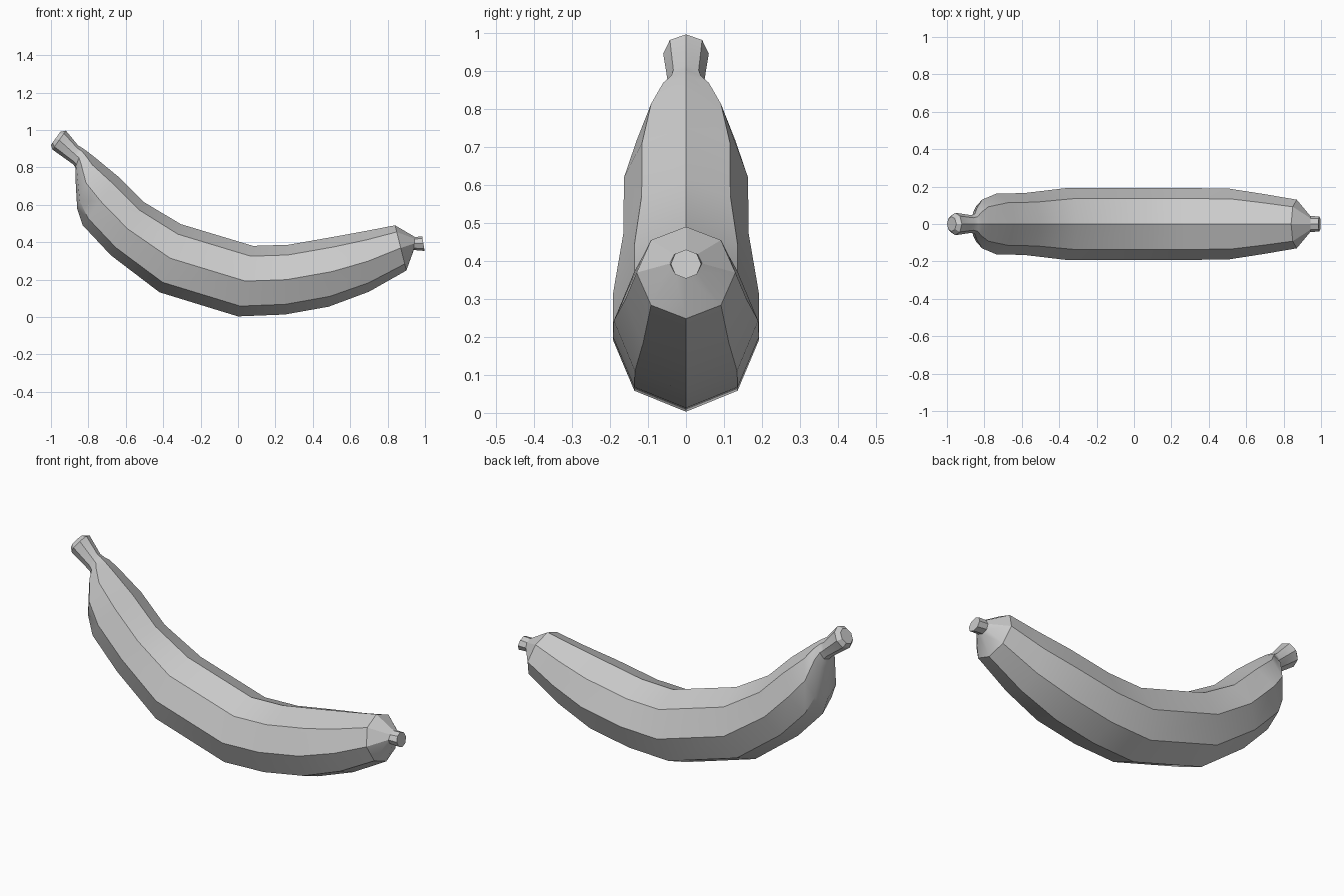
import bpy, bmesh, math
from mathutils import Vector

# Cross-sections from stem to tip: inner-curve x,z / outer-curve x,z / half width
rings = [
    (-0.950, 0.990, -1.000, 0.920, 0.040),
    (-0.920, 0.996, -0.992, 0.895, 0.060),
    (-0.855, 0.917, -0.880, 0.815, 0.047),
    (-0.830, 0.902, -0.870, 0.800, 0.055),
    (-0.810, 0.888, -0.870, 0.755, 0.085),
    (-0.765, 0.853, -0.860, 0.580, 0.130),
    (-0.640, 0.750, -0.830, 0.490, 0.163),
    (-0.500, 0.612, -0.680, 0.330, 0.165),
    (-0.305, 0.496, -0.420, 0.132, 0.192),
    (0.080, 0.380, 0.000, 0.003, 0.192),
    (0.270, 0.386, 0.250, 0.013, 0.192),
    (0.520, 0.430, 0.485, 0.055, 0.190),
    (0.690, 0.461, 0.700, 0.135, 0.160),
    (0.840, 0.490, 0.900, 0.248, 0.130),
    (0.945, 0.428, 0.940, 0.358, 0.043),
    (0.985, 0.430, 0.998, 0.353, 0.040),
]
SIDES = 8

# Banana body: loft the octagonal sections and cap both ends
bm = bmesh.new()
loops = []
for tx, tz, bx, bz, w in rings:
    top, bottom = Vector((tx, 0, tz)), Vector((bx, 0, bz))
    mid, half = (top + bottom) / 2, (top - bottom) / 2
    loop = []
    for i in range(SIDES):
        a = 2 * math.pi * i / SIDES
        loop.append(bm.verts.new(mid + half * math.cos(a) + Vector((0, w * math.sin(a), 0))))
    loops.append(loop)
for a, b in zip(loops, loops[1:]):
    for i in range(SIDES):
        j = (i + 1) % SIDES
        bm.faces.new((a[i], a[j], b[j], b[i]))
bm.faces.new(loops[0])
bm.faces.new(loops[-1])
bmesh.ops.recalc_face_normals(bm, faces=bm.faces)

mesh = bpy.data.meshes.new("banana")
bm.to_mesh(mesh)
bm.free()
banana = bpy.data.objects.new("banana", mesh)
bpy.context.collection.objects.link(banana)

# Smooth along the length, crisp ridges between sides
bpy.context.view_layer.objects.active = banana
banana.select_set(True)
bpy.ops.object.shade_smooth_by_angle(angle=math.radians(30))
